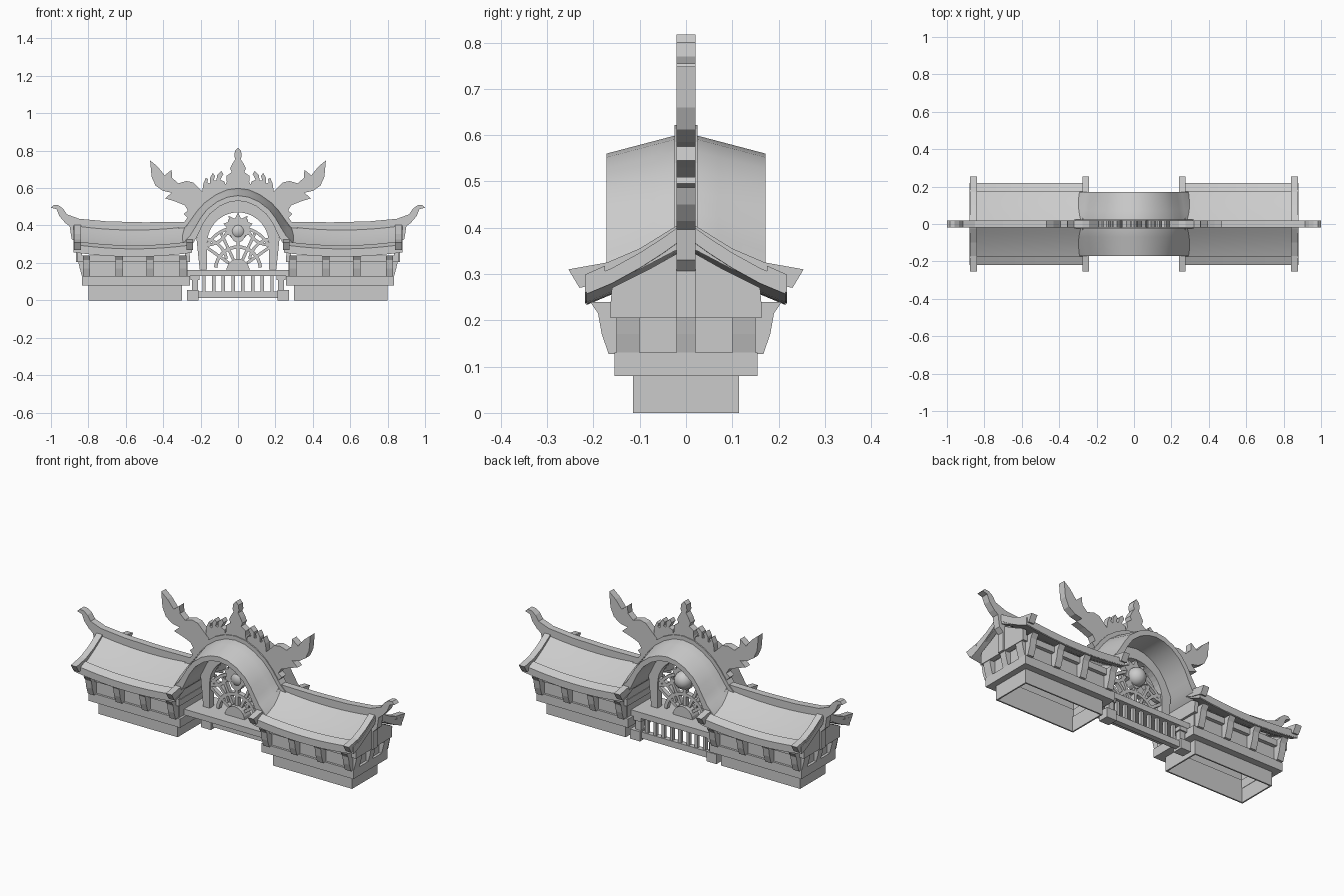
import bpy
import bmesh
from math import sin, cos, pi, radians
from mathutils import Vector

if "Cube" in bpy.data.objects:
    bpy.data.objects.remove(bpy.data.objects["Cube"], do_unlink=True)

GREY = (0.6, 0.6, 0.6, 1)
stone = bpy.data.materials.new("plain grey stone")
stone.use_nodes = True
stone.diffuse_color = GREY
stone.node_tree.nodes["Principled BSDF"].inputs["Base Color"].default_value = GREY


def finish(name, bm, mirror="", smooth=False):
    """Turn a bmesh into an object, mirrored across the named world axes."""
    bmesh.ops.recalc_face_normals(bm, faces=bm.faces)
    mesh = bpy.data.meshes.new(name)
    bm.to_mesh(mesh)
    bm.free()
    mesh.materials.append(stone)
    obj = bpy.data.objects.new(name, mesh)
    bpy.context.collection.objects.link(obj)
    if mirror:
        mod = obj.modifiers.new("mirror", "MIRROR")
        mod.use_axis = ["x" in mirror, "y" in mirror, False]
        mod.use_mirror_merge = False
    if smooth:
        bpy.ops.object.select_all(action="DESELECT")
        obj.select_set(True)
        bpy.context.view_layer.objects.active = obj
        bpy.ops.object.shade_smooth_by_angle(angle=radians(25))
    return obj


def loft(name, rings, mirror="", smooth=False):
    """Join equal closed rings into a capped solid."""
    bm = bmesh.new()
    loops = [[bm.verts.new(p) for p in ring] for ring in rings]
    for a, b in zip(loops, loops[1:]):
        for i in range(len(a)):
            j = (i + 1) % len(a)
            bm.faces.new((a[i], a[j], b[j], b[i]))
    bm.faces.new(loops[0][::-1])
    bm.faces.new(loops[-1])
    return finish(name, bm, mirror, smooth)


def front_plate(name, outline, y0, y1, mirror=""):
    return loft(name, [[(x, y, z) for x, z in outline] for y in (y0, y1)], mirror)


def side_plate(name, outline, x0, x1, mirror=""):
    return loft(name, [[(x, y, z) for y, z in outline] for x in (x0, x1)], mirror)


def box(name, xs, ys, zs, mirror="", wall=0):
    """A block, or an open frame of the given wall thickness."""
    bm = bmesh.new()
    bmesh.ops.create_cube(bm, size=1)
    for v in bm.verts:
        v.co = [span[int(c > 0)] for span, c in zip((xs, ys, zs), v.co)]
    if wall:
        ends = [f for f in bm.faces if len({v.co.z for v in f.verts}) == 1]
        bmesh.ops.delete(bm, geom=ends, context="FACES")
    obj = finish(name, bm, mirror)
    if wall:
        mod = obj.modifiers.new("wall", "SOLIDIFY")
        mod.thickness = wall
        mod.offset = -1
        mod.use_even_offset = True


def strip(name, path, width, depth, mirror=""):
    """A flat bar that follows a path in the front plane."""
    pts = [Vector(p) for p in path]
    left, right = [], []
    for i, p in enumerate(pts):
        d = (pts[min(i + 1, len(pts) - 1)] - pts[max(i - 1, 0)]).normalized()
        n = Vector((-d.y, d.x)) * width / 2
        left.append(tuple(p + n))
        right.append(tuple(p - n))
    front_plate(name, left + right[::-1], -depth, depth, mirror)


def arc(cx, cz, r, a0, a1, steps=10):
    angles = [radians(a0 + (a1 - a0) * i / steps) for i in range(steps + 1)]
    return [(cx + r * cos(a), cz + r * sin(a)) for a in angles]


def both_sides(half):
    """Extend a half outline, listed from the centre out, to the full width."""
    return [(-u, v) for u, v in half[:0:-1]] + half


# Hollow wing plinths, ledges, walls and beams
box("wing_plinth", (.3, .8), (-.115, .115), (0, .085), "x", wall=.008)
box("wing_ledge", (.257, .835), (-.154, .154), (.08, .13), "x", wall=.045)
box("wing_wall", (.27, .82), (-.142, .142), (.125, .21), "x", wall=.02)
box("wing_beam", (.257, .857), (-.163, .163), (.205, .24), "x", wall=.03)

# Flared brackets below the eaves and on the end walls
bracket = [(.135, .127), (.167, .127), (.182, .17), (.19, .215), (.207, .24), (.135, .24)]
for x in (.295, .47, .635, .81):
    side_plate("eave_bracket", bracket, x - .019, x + .019, "xy")
end_bracket = [(.81, .127), (.834, .127), (.846, .17), (.854, .207), (.81, .207)]
front_plate("end_corner_bracket", end_bracket, .1, .15, "xy")
front_plate("end_centre_bracket", end_bracket, -.02, .02, "x")
box("end_centre_post", (.84, .866), (-.02, .02), (.205, .32), "x")

# Gable walls filling the ends under the wing roof
gable = both_sides([(0, .355), (.08, .31), (.16, .27), (.163, .235)])
for x in (.272, .845):
    side_plate("wing_gable", gable, x - .012, x + .012, "x")

# Sagging wing roof with raised eave trim
roof_line = [(0, .39), (.05, .354), (.1, .322), (.16, .289), (.215, .266)]
stations = [.245 + .635 * i / 12 for i in range(13)]


def sag(x):
    return .021 * ((x - .555) / .305) ** 2


def sagging(name, section, mirror):
    rings = [[(x, y, z + sag(x)) for y, z in section] for x in stations]
    loft(name, rings, mirror, smooth=True)


top = both_sides(roof_line)
sagging("wing_roof", top + [(y, z - .033) for y, z in top[::-1]], "x")
trim = [(.175, .294), (.218, .275), (.218, .236), (.175, .25)]
sagging("eave_trim", trim, "xy")

# Curved boards closing both ends of each wing roof
board = both_sides([(0, .412), (.024, .402), (.1, .355), (.17, .325), (.254, .31)])
board_low = both_sides([(0, .355), (.024, .35), (.1, .31), (.165, .285), (.23, .27)])
for x in (.258, .858):
    side_plate("gable_board", board + board_low[::-1], x - .018, x + .018, "x")

# Wing ridge ending in an upturned horn
horn = [(.25, .42), (.5, .417), (.7, .422), (.85, .436), (.915, .46), (.935, .49),
        (.96, .508), (.985, .51), (1, .495), (.97, .487), (.955, .45), (.925, .415),
        (.9, .396), (.89, .33), (.865, .306), (.84, .306), (.8, .35), (.25, .35)]
front_plate("wing_ridge_horn", horn, -.02, .02, "x")

# Barrel roof, highest at its middle, with flared feet
outer_mid = [(0, .6), (.06, .592), (.12, .565), (.18, .522), (.22, .478), (.25, .436),
             (.275, .402), (.31, .365), (.325, .345)]
outer_end = [(0, .56), (.055, .552), (.11, .528), (.165, .486), (.2, .44), (.23, .388),
             (.255, .348), (.285, .315), (.293, .295)]
inner = [(0, .532), (.05, .524), (.1, .502), (.15, .462), (.185, .412), (.21, .36),
         (.228, .325), (.243, .3), (.262, .28)]
rings = []
for y in (-.172, -.12, -.07, -.02, .02, .07, .12, .172):
    t = 1 - (abs(y) - .02) / .152
    crown = [(a[0] + (b[0] - a[0]) * t, a[1] + (b[1] - a[1]) * t)
             for a, b in zip(outer_end, outer_mid)]
    ring = both_sides(crown) + both_sides(inner)[::-1]
    rings.append([(x, y, z) for x, z in ring])
loft("barrel_roof", rings, smooth=True)
strip("barrel_ridge", both_sides([(x, z + .006) for x, z in outer_mid]), .032, .025)

# Arched window wall
opening = [(.165, .165)] + arc(0, .305, .165, 0, 180, 20) + [(-.165, .165)]
surround = both_sides([(0, .55), (.1, .525), (.165, .475), (.205, .41), (.222, .33), (.205, .165)])
front_plate("window_surround", surround + opening, -.02, .02)

# Window lattice
front_plate("lattice_half_disc", arc(0, .16, .062, 0, 180), -.03, .03)
strip("lattice_inner_arc", arc(0, .165, .12, 5, 175, 16), .018, .014)
for angle in (35, 65):
    a = radians(angle)
    path = [(r * cos(a), .165 + r * sin(a)) for r in (.06, .13, .21)]
    strip("lattice_spoke", path, .016, .012, "x")
strip("lattice_side_arc", arc(.19, .2, .13, 92, 170), .016, .012, "x")
strip("lattice_upper_arc", arc(.17, .42, .125, 175, 275), .016, .012, "x")
strip("lattice_cross_arc", arc(0, .2, .19, 25, 78), .016, .012, "x")
strip("lattice_post", [(0, .2), (0, .35)], .018, .014)

# Jewel with a flame halo
bm = bmesh.new()
bmesh.ops.create_uvsphere(bm, u_segments=16, v_segments=10, radius=.05)
bmesh.ops.translate(bm, verts=bm.verts, vec=(0, .02, .37))
finish("jewel", bm, smooth=True)
halo = both_sides([(0, .47), (.018, .435), (.05, .452), (.048, .42), (.078, .41),
                   (.058, .385), (.07, .355), (.04, .345), (.025, .32), (0, .305)])
front_plate("jewel_flame", halo, -.018, .018)

# Crest: centre flame, small flames and long side flames
flame = both_sides([(0, .817), (.016, .8), (.02, .77), (.014, .755), (.03, .73), (.042, .705),
                    (.034, .685), (.062, .665), (.06, .635), (.075, .6), (.04, .58)])
front_plate("centre_flame", flame, -.02, .02)
small = [(.06, .59), (.072, .635), (.095, .645), (.078, .675), (.09, .692), (.112, .67),
         (.115, .64), (.13, .642), (.122, .665), (.135, .68), (.15, .655), (.15, .625),
         (.165, .63), (.16, .648), (.172, .655), (.185, .625), (.19, .59), (.2, .5)]
front_plate("small_flames", small, -.018, .018, "x")
antler = [(.17, .56), (.21, .6), (.24, .63), (.275, .638), (.32, .625), (.352, .655),
          (.355, .698), (.392, .668), (.43, .715), (.47, .748), (.462, .66), (.44, .612),
          (.4, .585), (.355, .575), (.39, .545), (.34, .53), (.285, .508), (.268, .48),
          (.29, .462), (.25, .42), (.2, .48)]
front_plate("long_flame", antler, -.02, .02, "x")

# Floor slab and balustrade between the wings
box("bridge_floor", (-.27, .27), (-.1, .11), (.13, .163))
box("gate_post_base", (.21, .272), (.055, .115), (0, .055), "x")
box("gate_post", (.215, .247), (.068, .1), (.05, .135), "x")
box("gate_post_cap", (.207, .255), (.06, .108), (.108, .13), "x")
box("balustrade_rail", (-.215, .215), (.07, .1), (.012, .048))
for i in range(8):
    x = -.182 + .052 * i
    box("baluster", (x - .009, x + .009), (.075, .095), (.045, .135))
